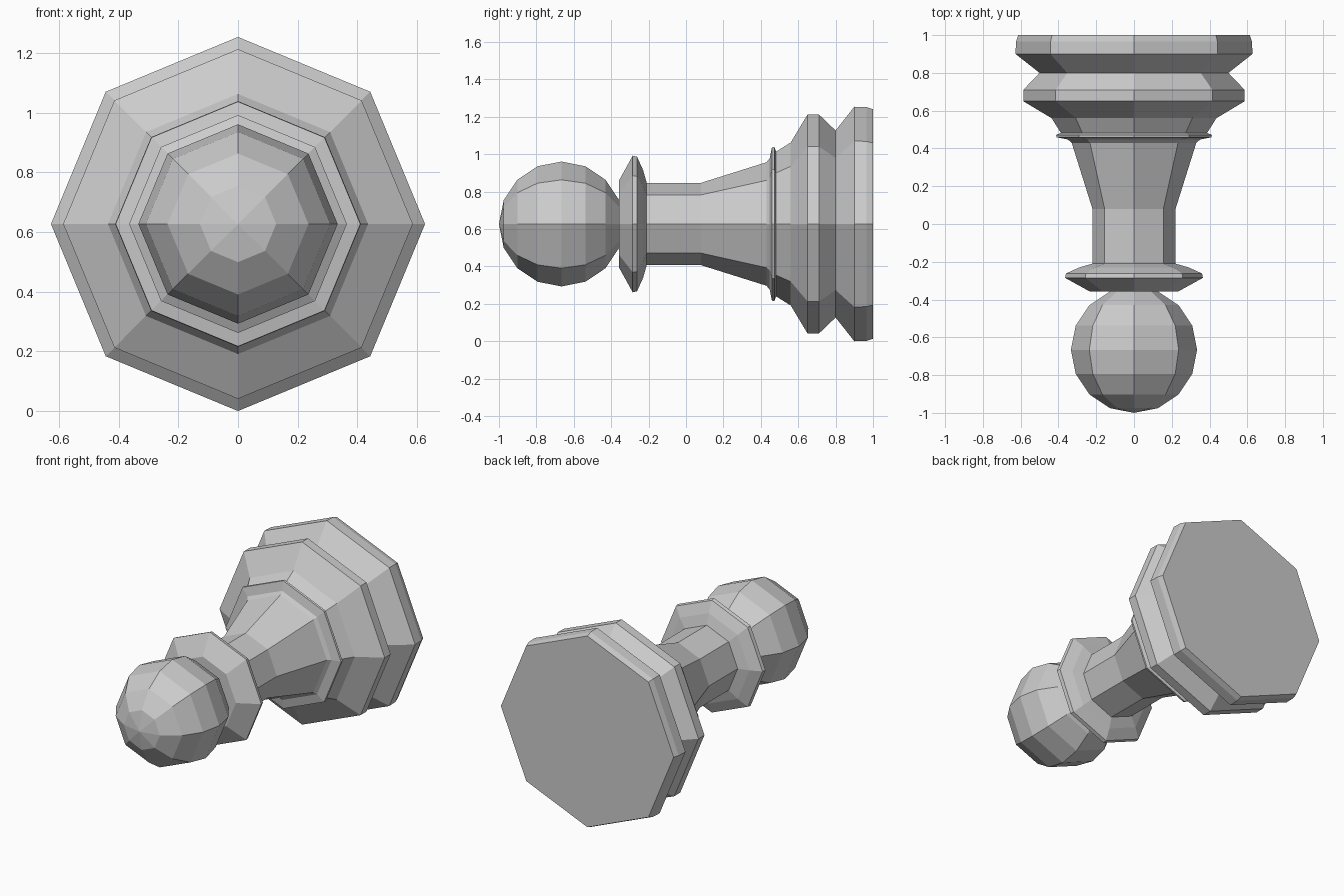
import bpy, bmesh
from math import sin, cos, pi

if "Cube" in bpy.data.objects:
    bpy.data.objects.remove(bpy.data.objects["Cube"])

SIDES = 8
AXIS_Z = 0.627


def lathe(name, profile):
    """Turn (y, radius) points around the horizontal y axis; zero radius makes a pole."""
    bm = bmesh.new()
    rings = []
    for y, r in profile:
        n = SIDES if r > 1e-4 else 1
        rings.append([bm.verts.new((r * sin(2 * pi * i / SIDES), y,
                                    AXIS_Z + r * cos(2 * pi * i / SIDES))) for i in range(n)])
    for a, b in zip(rings, rings[1:]):
        for i in range(SIDES):
            j = (i + 1) % SIDES
            quad = [a[i % len(a)], a[j % len(a)], b[j % len(b)], b[i % len(b)]]
            bm.faces.new(list(dict.fromkeys(quad)))
    for ring in (rings[0], rings[-1]):
        if len(ring) > 1:
            bm.faces.new(ring)
    bmesh.ops.recalc_face_normals(bm, faces=bm.faces)
    mesh = bpy.data.meshes.new(name)
    bm.to_mesh(mesh)
    bm.free()
    obj = bpy.data.objects.new(name, mesh)
    bpy.context.collection.objects.link(obj)
    return obj


# Round head: eight-sided ball with eight bands
R = 0.334
lathe("head", [(-0.666 - R * cos(pi * k / 8), R * sin(pi * k / 8)) for k in range(9)])

# Collar, stem, and stepped foot turned as one piece
lathe("body", [
    (-0.357, 0.235), (-0.285, 0.365), (-0.262, 0.36), (-0.23, 0.29), (-0.21, 0.22),
    (0.08, 0.22), (0.43, 0.33), (0.447, 0.35), (0.459, 0.41), (0.472, 0.412),
    (0.482, 0.387), (0.56, 0.436), (0.65, 0.586), (0.71, 0.586), (0.80, 0.50),
    (0.90, 0.627), (0.965, 0.625), (1.0, 0.613),
])
